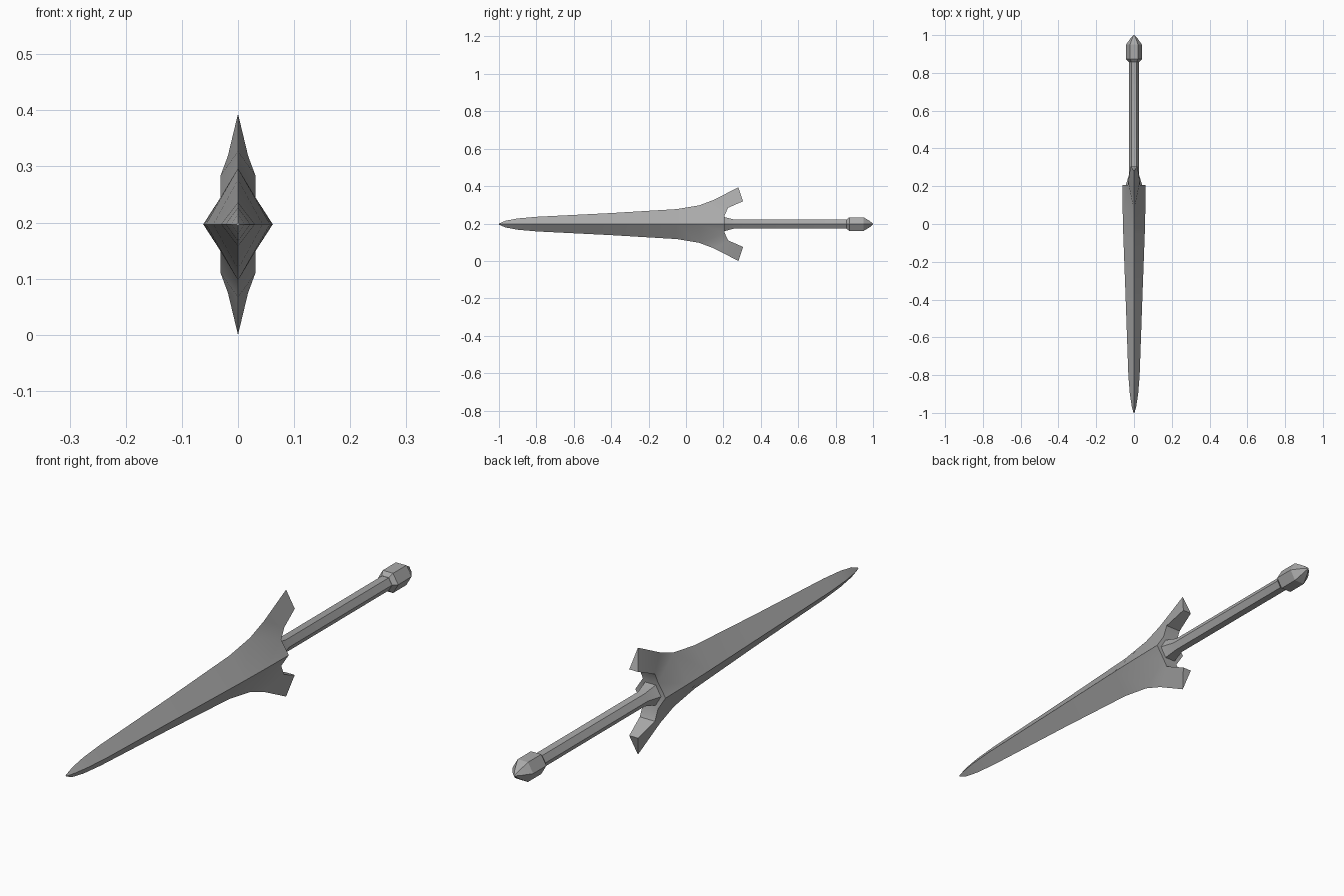
import bpy, bmesh, math
from mathutils import Vector

if "Cube" in bpy.data.objects:
    bpy.data.objects.remove(bpy.data.objects["Cube"])

MID = 0.197  # height of the sword's axis

grey = bpy.data.materials.new("steel_grey")
grey.use_nodes = True
grey.diffuse_color = (0.4, 0.4, 0.4, 1)
grey.node_tree.nodes["Principled BSDF"].inputs["Base Color"].default_value = (0.4, 0.4, 0.4, 1)


def finish(name, bm, mirror=False, angle=30):
    bmesh.ops.recalc_face_normals(bm, faces=bm.faces)
    me = bpy.data.meshes.new(name)
    bm.to_mesh(me)
    bm.free()
    me.materials.append(grey)
    ob = bpy.data.objects.new(name, me)
    ob.location.z = MID
    bpy.context.collection.objects.link(ob)
    bpy.ops.object.select_all(action='DESELECT')
    ob.select_set(True)
    bpy.context.view_layer.objects.active = ob
    if mirror:
        mod = ob.modifiers.new("mirror", 'MIRROR')
        mod.use_axis = (True, False, True)
        mod.merge_threshold = 0.0005
        bpy.ops.object.modifier_apply(modifier="mirror")
    bpy.ops.object.shade_smooth_by_angle(angle=math.radians(angle))
    return ob


def lathe(name, profile, sides=6):
    """Loft rings of (y, radius) along the sword's axis."""
    bm = bmesh.new()
    rings = []
    for y, r in profile:
        rings.append([bm.verts.new((r * math.cos(a), y, r * math.sin(a)))
                      for a in (math.tau * i / sides for i in range(sides))])
    for a, b in zip(rings, rings[1:]):
        for i in range(sides):
            j = (i + 1) % sides
            bm.faces.new((a[i], a[j], b[j], b[i]))
    bm.faces.new(rings[0])
    bm.faces.new(rings[-1])
    return finish(name, bm)


# Blade and winged guard: one quarter, mirrored across both planes
bm = bmesh.new()
stations = [(-1, 0.003, 0.003), (-0.965, 0.012, 0.018), (-0.9, 0.022, 0.03),
            (-0.8, 0.03, 0.039), (-0.4, 0.044, 0.059), (-0.05, 0.057, 0.08),
            (0.07, 0.06, 0.1)]  # y, half thickness, half width
rows = [(bm.verts.new((w, y, 0)), bm.verts.new((0, y, h))) for y, w, h in stations]
for (a, b), (c, d) in zip(rows, rows[1:]):
    bm.faces.new((a, b, d, c))
tip = bm.verts.new((0, -1, 0))
bm.faces.new((tip, rows[0][1], rows[0][0]))

edge_mid, ridge = rows[-1]
ridge_mid = bm.verts.new((0, 0.15, 0.13))
ridge_tip = bm.verts.new((0, 0.28, 0.197))
inner = [bm.verts.new(p) for p in ((0.062, 0.207, 0), (0.031, 0.207, 0.048),
                                   (0.031, 0.225, 0.087), (0.018, 0.305, 0.122))]
for f in ((edge_mid, ridge, inner[1], inner[0]),
          (ridge, ridge_mid, inner[2], inner[1]),
          (ridge_mid, ridge_tip, inner[3], inner[2])):
    bm.faces.new(f)

# Inner faces of the wings and the back of the guard
centre = [bm.verts.new((0, v.co.y, v.co.z)) for v in inner]
for i in range(3):
    bm.faces.new((inner[i], inner[i + 1], centre[i + 1], centre[i]))
bm.faces.new((ridge_tip, centre[3], inner[3]))
finish("blade_and_guard", bm, mirror=True)

# Hexagonal grip with a flared collar, and the pommel
lathe("grip", [(0.2, 0.045), (0.26, 0.027), (0.88, 0.027)]).data.shade_smooth()
lathe("pommel", [(0.858, 0.028), (0.873, 0.042), (0.95, 0.042), (0.985, 0.017), (1, 0.002)])
